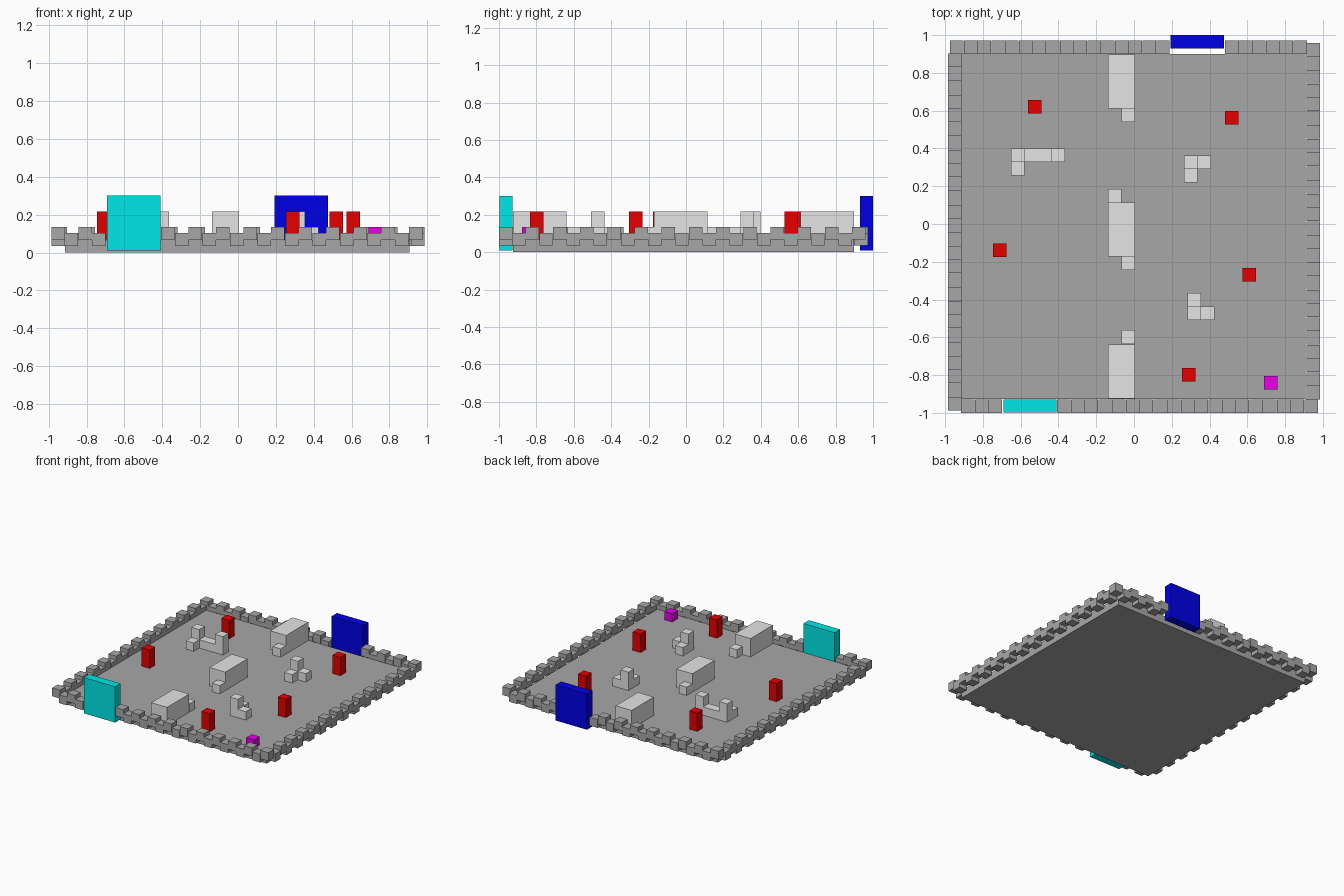
import bpy
import bmesh
from mathutils import Matrix, Vector
from math import pi

if "Cube" in bpy.data.objects:
    bpy.data.objects.remove(bpy.data.objects["Cube"], do_unlink=True)


def material(name, r, g, b):
    m = bpy.data.materials.new(name)
    m.use_nodes = True
    m.diffuse_color = (r, g, b, 1)
    m.node_tree.nodes["Principled BSDF"].inputs["Base Color"].default_value = (r, g, b, 1)
    return m


STONE = material("grey stone", 0.39, 0.39, 0.39)
PALE = material("pale grey", 0.78, 0.78, 0.78)
RED = material("red", 0.8, 0, 0)
CYAN = material("cyan", 0, 0.8, 0.8)
BLUE = material("blue", 0, 0, 0.8)
MAGENTA = material("magenta", 0.8, 0, 0.8)

FLOOR = 0.067          # top of the floor slab
UNIT = 0.0715          # block edge
PITCH = 0.0727         # wall block spacing
CENTRE = Vector((0, -0.014, 0))


def add_box(bm, lo, hi, turn=Matrix()):
    lo, hi = Vector(lo), Vector(hi)
    move = Matrix.Translation((lo + hi) / 2)
    bmesh.ops.create_cube(bm, size=1, matrix=turn @ move @ Matrix.Diagonal((*(hi - lo), 1)))


def make(name, mat, boxes, turn=Matrix()):
    bm = bmesh.new()
    for lo, hi in boxes:
        add_box(bm, lo, hi, turn)
    mesh = bpy.data.meshes.new(name)
    bm.to_mesh(mesh)
    bm.free()
    mesh.materials.append(mat)
    obj = bpy.data.objects.new(name, mesh)
    bpy.context.collection.objects.link(obj)
    return obj


def block(x, y, wide=1, deep=1, tall=1):
    """Block standing on the floor, from its low x, y corner, sized in units."""
    top = 0.135 if tall == 1 else 0.217
    return (x, y, FLOOR), (x + wide * UNIT, y + deep * UNIT, top)


# Floor slab
make("floor", STONE, [((-0.915, -0.926, 0), (0.907, 0.899, FLOOR))])

# Four crenellated walls, each a quarter turn on from the last
gaps = {"front": range(3, 7), "left": (), "back": range(6, 10), "right": ()}
for k, (side, gap) in enumerate(gaps.items()):
    boxes = []
    for i in range(26):
        if i in gap:
            continue
        x = -0.9155 + i * PITCH
        z = FLOOR if i % 2 else FLOOR - 0.032
        boxes.append(((x, -0.986, z), (x + UNIT, -0.986 + UNIT, z + 0.068)))
    turn = Matrix.Translation(CENTRE) @ Matrix.Rotation(k * pi / 2, 4, "Z")
    make(side + "_wall", STONE, boxes, turn)

# Gates filling the wall gaps
make("front_gate", CYAN, [((-0.692, -0.998, 0.01), (-0.41, -0.928, 0.302))])
make("back_gate", BLUE, [((0.194, 0.93, 0.01), (0.476, 1.0, 0.302))])

# Central barriers with low steps at their ends
X = -0.137
make("back_barrier", PALE, [block(X, 0.611, 2, 4, 2), block(X + UNIT, 0.54)])
make("middle_barrier", PALE, [block(X, -0.172, 2, 4, 2), block(X, 0.115),
                              block(X + UNIT, -0.172 - UNIT)])
make("front_barrier", PALE, [block(X, -0.924, 2, 4, 2), block(X + UNIT, -0.634)])

# Small cover clusters
make("right_cover", PALE, [block(-0.65, 0.327, tall=2), block(-0.65 + UNIT, 0.327, 2),
                           block(-0.65 + 3 * UNIT, 0.327, tall=2), block(-0.65, 0.327 - UNIT)])
make("back_left_cover", PALE, [block(0.265, 0.291, tall=2), block(0.265 + UNIT, 0.291),
                               block(0.265, 0.291 - UNIT)])
make("front_left_cover", PALE, [block(0.283, -0.508, tall=2), block(0.283 + UNIT, -0.508),
                                block(0.283, -0.508 + UNIT)])

# Red pillars and the magenta marker
spots = [(-0.525, 0.621), (0.518, 0.563), (-0.71, -0.14), (0.609, -0.269), (0.29, -0.798)]
for n, (x, y) in enumerate(spots, 1):
    make(f"pillar_{n}", RED, [block(x - UNIT / 2, y - UNIT / 2, tall=2)])
make("marker", MAGENTA, [block(0.724 - UNIT / 2, -0.841 - UNIT / 2)])
